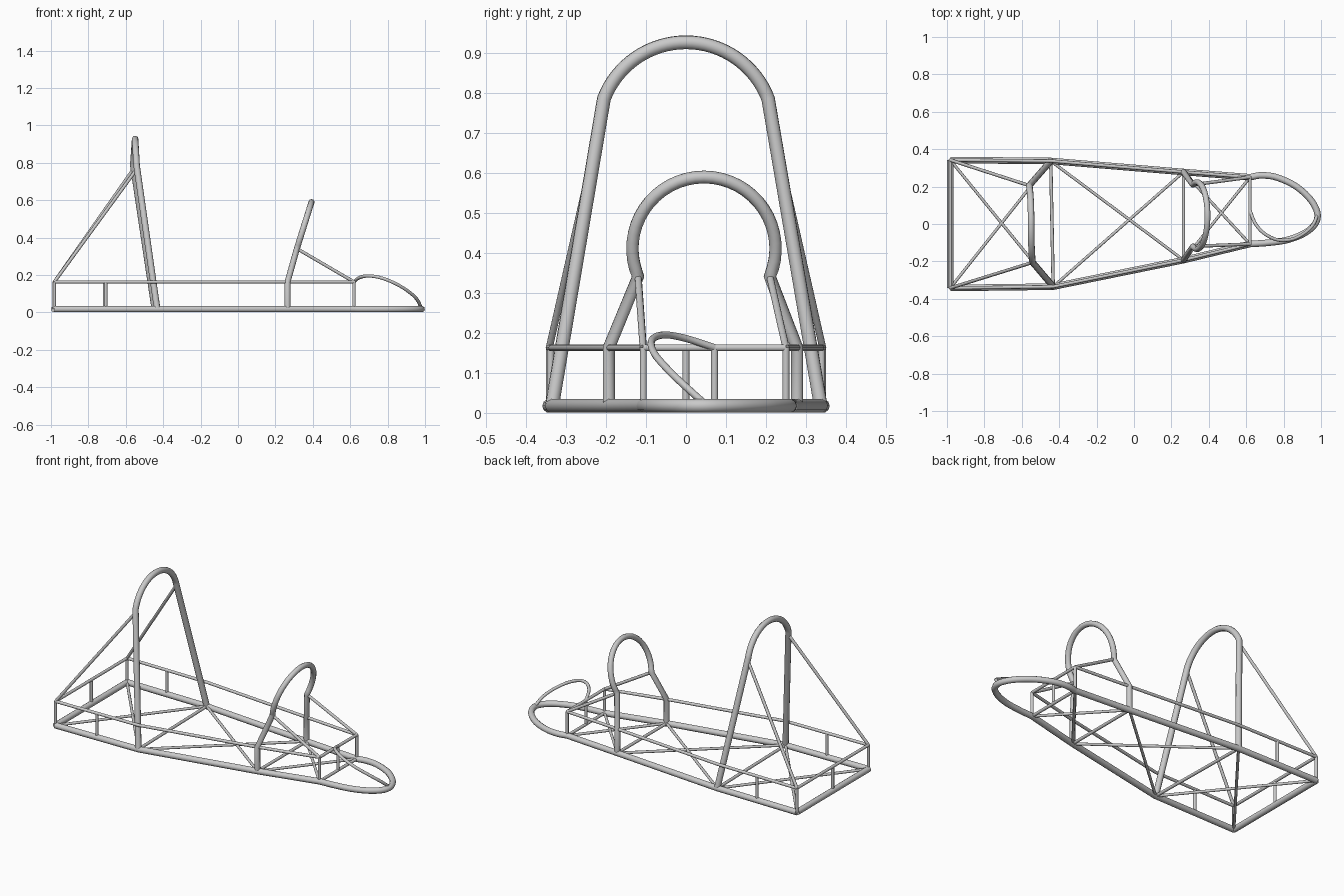
import bpy
from math import sin, cos, radians
from mathutils import Vector

cube = bpy.data.objects.get("Cube")
if cube:
    bpy.data.objects.remove(cube, do_unlink=True)

GREY = (0.588, 0.588, 0.588, 1)
steel = bpy.data.materials.new("grey_steel")
steel.use_nodes = True
steel.diffuse_color = GREY
steel.node_tree.nodes["Principled BSDF"].inputs["Base Color"].default_value = GREY

THICK, HOOP, THIN = 0.0175, 0.016, 0.009
BASE, TOP = 0.0175, 0.163


def tube(name, points, radius=THIN):
    """Sweep a round tube along a path and make it a mesh."""
    curve = bpy.data.curves.new(name, "CURVE")
    curve.dimensions = "3D"
    curve.bevel_depth = radius
    curve.bevel_resolution = 3
    curve.use_fill_caps = True
    spline = curve.splines.new("POLY")
    spline.points.add(len(points) - 1)
    for p, co in zip(spline.points, points):
        p.co = (*co, 1)
    obj = bpy.data.objects.new(name, curve)
    bpy.context.collection.objects.link(obj)
    bpy.ops.object.select_all(action="DESELECT")
    obj.select_set(True)
    bpy.context.view_layer.objects.active = obj
    bpy.ops.object.convert(target="MESH")
    obj = bpy.context.object
    obj.data.materials.clear()
    obj.data.materials.append(steel)
    bpy.ops.object.shade_smooth_by_angle(angle=radians(40))


def smooth_path(points, steps=6):
    """Round a path through its points."""
    pts = [Vector(p) for p in points]
    pts = [2 * pts[0] - pts[1]] + pts + [2 * pts[-1] - pts[-2]]
    out = []
    for a, b, c, d in zip(pts, pts[1:], pts[2:], pts[3:]):
        for i in range(steps):
            t = i / steps
            out.append(b + (c - a) * t / 2 + (2 * a - 5 * b + 4 * c - d) * t * t / 2
                       + (3 * b - a - 3 * c + d) * t ** 3 / 2)
    return out + [pts[-2]]


def at(xy, z):
    return (xy[0], xy[1], z)


# Frame stations from tail to nose, one list per side
left = [(-0.982, 0.342), (-0.445, 0.337), (0.265, 0.278), (0.62, 0.25)]
right = [(-0.982, -0.342), (-0.432, -0.335), (0.265, -0.193), (0.62, -0.107)]

# Heavy floor loop with rounded nose
nose = [left[3], (0.68, 0.26), (0.76, 0.25), (0.86, 0.205), (0.94, 0.135), (0.98, 0.06),
        (0.968, 0.0), (0.91, -0.05), (0.82, -0.085), (0.72, -0.1), right[3]]
loop = [Vector(at(p, BASE)) for p in left[:3]]
loop += smooth_path([at(p, BASE) for p in nose])
loop += [Vector(at(p, BASE)) for p in reversed(right[:3])]
tube("floor_loop", loop, THICK)
tube("rear_floor_bar", [at(left[0], BASE), at(right[0], BASE)], THICK)

# Floor cross bars and diagonal braces
for i in range(1, 4):
    tube(f"floor_cross_bar_{i}", [at(left[i], BASE), at(right[i], BASE)])
for i in range(3):
    tube(f"floor_diagonal_a_{i}", [at(left[i], BASE), at(right[i + 1], BASE)], 0.008)
    tube(f"floor_diagonal_b_{i}", [at(right[i], BASE), at(left[i + 1], BASE)], 0.008)

# Upper rails, side posts and end bars
for name, side in (("left", left), ("right", right)):
    tube(f"{name}_upper_rail", [at(p, TOP) for p in side])
    middle = (Vector(side[0]) + Vector(side[1])) / 2
    for part, p in (("rear", side[0]), ("middle", middle), ("front", side[3])):
        tube(f"{name}_{part}_post", [at(p, BASE), at(p, TOP)])
for name, i in (("rear", 0), ("front", 3)):
    tube(f"{name}_upper_bar", [at(left[i], TOP), at(right[i], TOP)])
    middle = (Vector(left[i]) + Vector(right[i])) / 2
    tube(f"{name}_centre_post", [at(middle, BASE), at(middle, TOP)])


def arc(centre_y, centre_z, radius, start, x_left, x_top, x_right):
    """Leaning arc, from the +y end over to the -y end."""
    low = centre_z + radius * sin(radians(start))
    points = []
    for i in range(33):
        a = radians(start + (180 - 2 * start) * i / 32)
        z = centre_z + radius * sin(a)
        x_low = x_left if i < 16 else x_right
        x = x_low + (x_top - x_low) * (z - low) / (centre_z + radius - low)
        points.append((x, centre_y + radius * cos(a), z))
    return points


# Main roll hoop with rear stays
main = arc(0, 0.707, 0.22, 21, -0.56, -0.55, -0.542)
tube("main_hoop", [at(left[1], BASE)] + main + [at(right[1], BASE)], THICK)
for name, side, p in (("left", left, main[0]), ("right", right, main[-1])):
    tube(f"{name}_rear_stay", [at(side[0], TOP), (p[0], p[1], 0.765)])

# Front hoop with forward stays
front = arc(0.045, 0.411, 0.179, -23, 0.315, 0.393, 0.315)
tube("front_hoop", [at(left[2], BASE), at(left[2], TOP)] + front
     + [at(right[2], TOP), at(right[2], BASE)], HOOP)
for name, side, p in (("left", left, front[0]), ("right", right, front[-1])):
    tube(f"{name}_front_stay", [p, at(side[3], TOP)])

# Curved nose tube
tube("nose_tube", smooth_path([
    (0.62, 0.072, TOP), (0.65, 0.0, 0.186), (0.7, -0.053, 0.195), (0.77, -0.085, 0.183),
    (0.85, -0.08, 0.15), (0.92, -0.042, 0.105), (0.96, 0.0, 0.065), (0.98, 0.05, 0.02)]))
